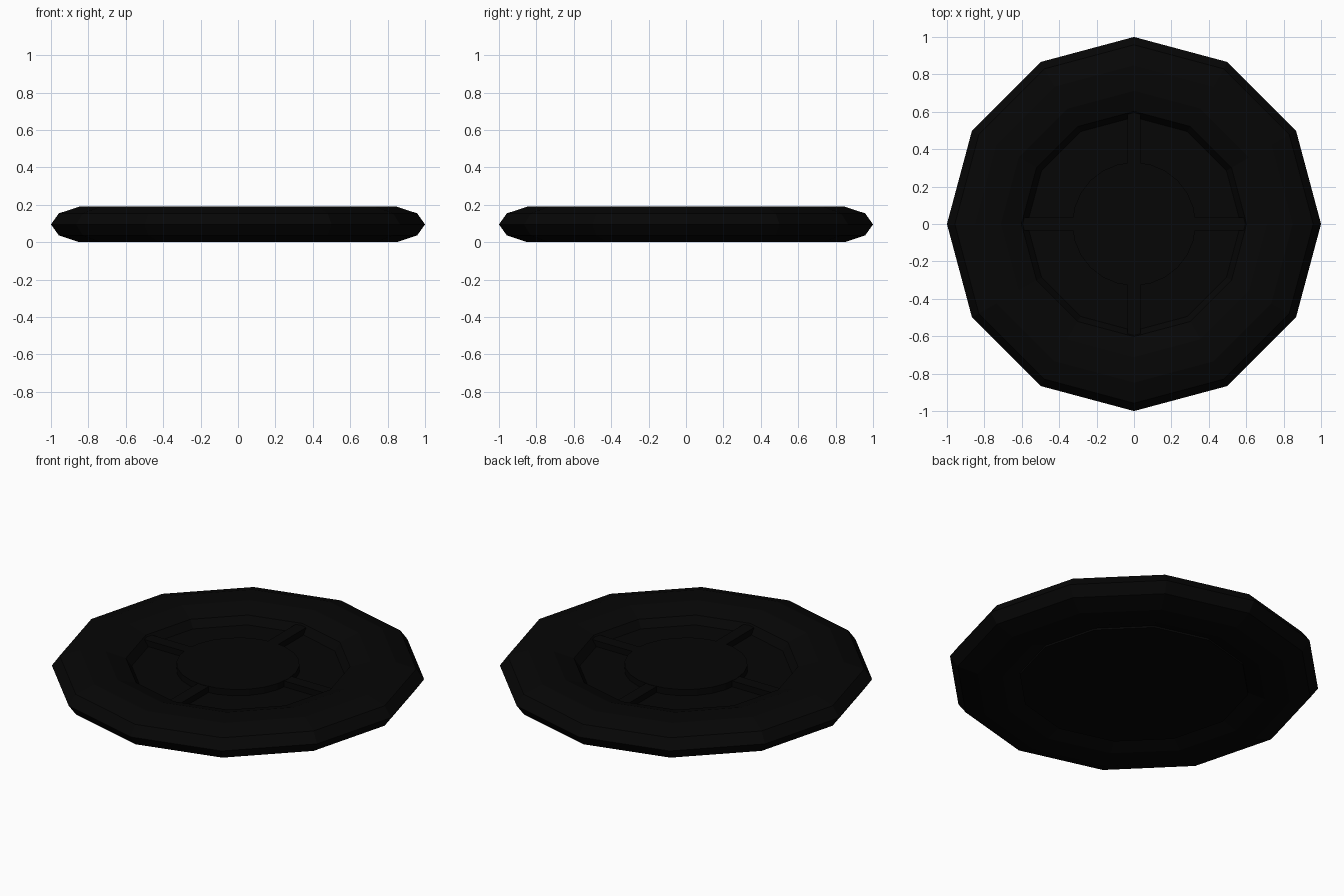
import bpy, bmesh, math
from mathutils import Matrix

if "Cube" in bpy.data.objects:
    bpy.data.objects.remove(bpy.data.objects["Cube"])

black = bpy.data.materials.new("soft black")
black.diffuse_color = (0.0018, 0.0018, 0.0018, 1)
black.use_nodes = True
black.node_tree.nodes["Principled BSDF"].inputs["Base Color"].default_value = black.diffuse_color

MID = 0.095      # height of the wheel's mid plane
SIDES = 12


def finish(name, bm):
    bmesh.ops.recalc_face_normals(bm, faces=bm.faces)
    me = bpy.data.meshes.new(name)
    bm.to_mesh(me)
    bm.free()
    me.materials.append(black)
    ob = bpy.data.objects.new(name, me)
    bpy.context.collection.objects.link(ob)
    return ob


def cylinder(name, radius, bottom, top, sides):
    bm = bmesh.new()
    bmesh.ops.create_cone(bm, cap_ends=True, segments=sides, radius1=radius,
                          radius2=radius, depth=top - bottom,
                          matrix=Matrix.Translation((0, 0, (top + bottom) / 2)))
    return finish(name, bm)


# Rim: flattened ten-sided section swept round twelve steps
bm = bmesh.new()
rings = []
for i in range(SIDES):
    a = math.tau * i / SIDES
    ring = []
    for j in range(10):
        t = math.tau * j / 10
        r = 0.78 + 0.22 * math.cos(t)
        ring.append(bm.verts.new((r * math.cos(a), r * math.sin(a),
                                  MID + 0.1 * math.sin(t))))
    rings.append(ring)
for i in range(SIDES):
    p, q = rings[i], rings[(i + 1) % SIDES]
    for j in range(10):
        k = (j + 1) % 10
        bm.faces.new((p[j], q[j], q[k], p[k]))
finish("rim", bm)

# Recessed plate filling the rim
cylinder("centre_plate", 0.62, 0.02, 0.11, SIDES)

# Raised round hub
cylinder("hub", 0.33, 0.03, 0.147, 24)

# Four spokes between hub and rim
for n in range(4):
    bm = bmesh.new()
    bmesh.ops.create_cube(bm, size=1, matrix=Matrix.Rotation(n * math.pi / 2, 4, 'Z')
                          @ Matrix.Translation((0.46, 0, 0.115))
                          @ Matrix.Diagonal((0.34, 0.07, 0.06, 1)))
    finish("spoke_%d" % (n + 1), bm)
